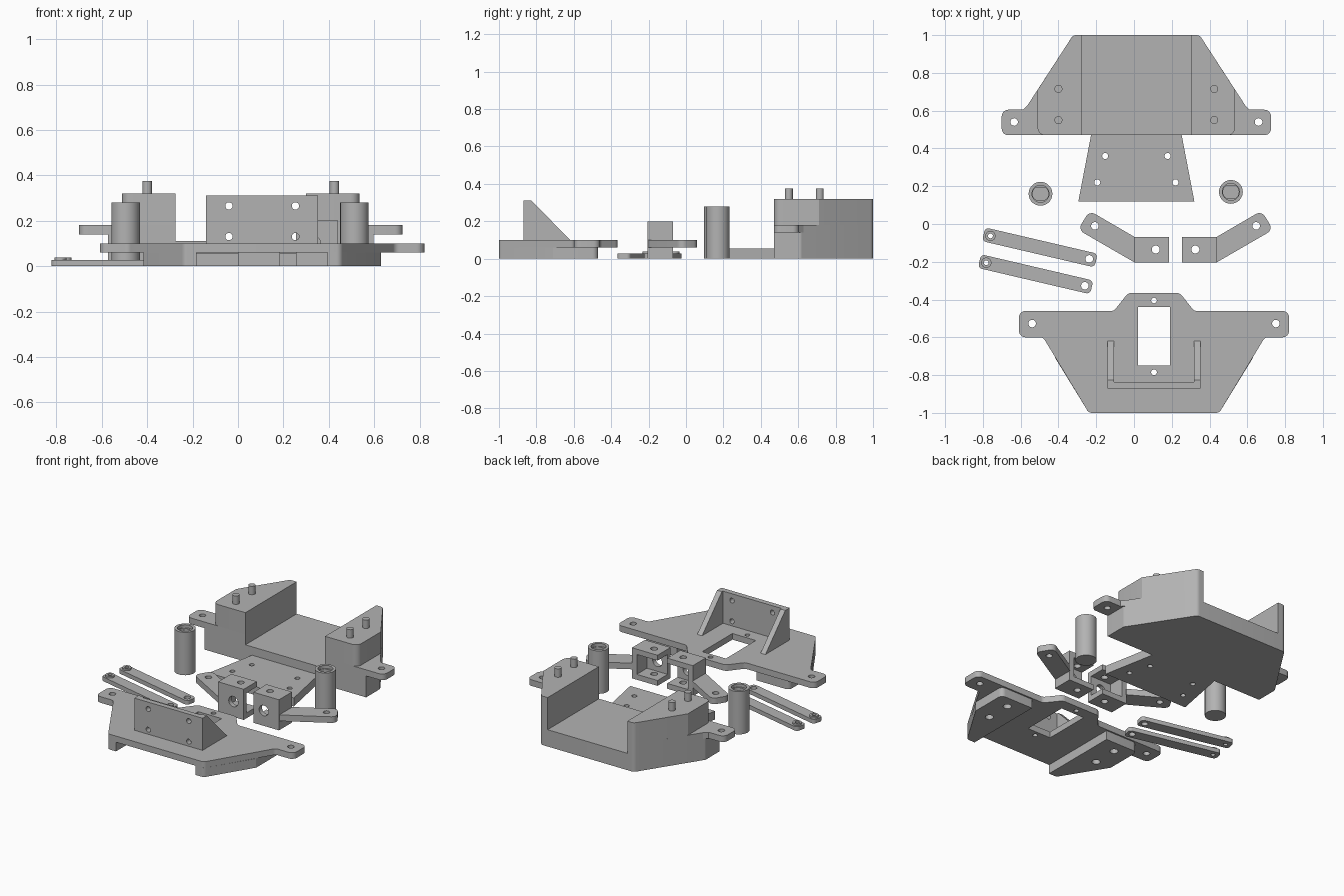
import bpy, bmesh, math
from mathutils import Vector, Matrix

if "Cube" in bpy.data.objects:
    bpy.data.objects.remove(bpy.data.objects["Cube"])

grey = bpy.data.materials.new("plain_grey")
grey.diffuse_color = (0.45, 0.45, 0.45, 1)
grey.use_nodes = True
grey.node_tree.nodes["Principled BSDF"].inputs["Base Color"].default_value = grey.diffuse_color


def rounded(pts):
    """Outline from (x, y[, corner radius]) points."""
    out, n = [], len(pts)
    for i, p in enumerate(pts):
        c = Vector(p[:2])
        r = p[2] if len(p) > 2 else 0
        if not r:
            out.append(c)
            continue
        a = (Vector(pts[i - 1][:2]) - c).normalized()
        b = (Vector(pts[(i + 1) % n][:2]) - c).normalized()
        half = a.angle(b) / 2
        centre = c + (a + b).normalized() * (r / math.sin(half))
        t = r / math.tan(half)
        start, end = c + a * t - centre, c + b * t - centre
        turn = start.angle_signed(end)
        for k in range(7):
            out.append(centre + Matrix.Rotation(-turn * k / 6, 2) @ start)
    return out


def prism(name, pts, z0, z1, axis="z"):
    """Extrude an outline; axis 'x' takes (y, z) points, axis 'y' takes (x, z)."""
    put = {"z": lambda u, v, w: (u, v, w), "x": lambda u, v, w: (w, u, v),
           "y": lambda u, v, w: (u, w, v)}[axis]
    bm = bmesh.new()
    ring = rounded(pts)
    low = [bm.verts.new(put(p[0], p[1], z0)) for p in ring]
    top = [bm.verts.new(put(p[0], p[1], z1)) for p in ring]
    bm.faces.new(low)
    bm.faces.new(top)
    for i in range(len(ring)):
        j = (i + 1) % len(ring)
        bm.faces.new((low[i], low[j], top[j], top[i]))
    bmesh.ops.recalc_face_normals(bm, faces=bm.faces)
    me = bpy.data.meshes.new(name)
    bm.to_mesh(me)
    bm.free()
    me.materials.append(grey)
    ob = bpy.data.objects.new(name, me)
    bpy.context.collection.objects.link(ob)
    return ob


def circle(u, v, r, n=28):
    return [(u + r * math.cos(2 * math.pi * k / n), v + r * math.sin(2 * math.pi * k / n)) for k in range(n)]


def disc(name, x, y, r, z0, z1, axis="z"):
    return prism(name, circle(x, y, r), z0, z1, axis)


def box(name, x0, x1, y0, y1, z0, z1):
    return prism(name, [(x0, y0), (x1, y0), (x1, y1), (x0, y1)], z0, z1)


def cut(ob, *cutters):
    for c in cutters:
        m = ob.modifiers.new("cut", "BOOLEAN")
        m.operation, m.solver, m.object = "DIFFERENCE", "EXACT", c
    bpy.context.view_layer.update()
    dg = bpy.context.evaluated_depsgraph_get()
    me = bpy.data.meshes.new_from_object(ob.evaluated_get(dg))
    ob.modifiers.clear()
    ob.data = me
    for c in cutters:
        bpy.data.objects.remove(c)
    return ob


def hole(x, y, r, z0=-1, z1=1, axis="z"):
    return disc("cutter", x, y, r, z0, z1, axis)


def both(cx, half):
    """Symmetric outline from its right half, listed bottom to top."""
    right = [(cx + p[0],) + tuple(p[1:]) for p in half]
    left = [(cx - p[0],) + tuple(p[1:]) for p in reversed(half)]
    return right + left


def side(cx, s, pts):
    return [(cx + s * p[0],) + tuple(p[1:]) for p in pts]


# Rear chassis: floor, shoulders, towers, ears and pins
RX = 0.0125
prism("rear_floor", both(RX, [(0.585, 0.47), (0.585, 0.615, 0.02), (0.335, 1.0, 0.03)]), 0, 0.11)
for s in (-1, 1):
    prism("rear_shoulder", side(RX, s, [(0.288, 0.47), (0.585, 0.47), (0.585, 0.615, 0.02),
                                        (0.335, 1.0, 0.03), (0.288, 1.0)]), 0.11, 0.18)
    prism("rear_tower", side(RX, s, [(0.288, 0.47), (0.523, 0.47, 0.04), (0.523, 0.71),
                                     (0.335, 1.0, 0.03), (0.288, 1.0)]), 0.18, 0.32)
    ear = prism("rear_ear", side(RX, s, [(0.57, 0.47), (0.713, 0.47, 0.035), (0.713, 0.605, 0.035),
                                         (0.60, 0.605), (0.57, 0.635)]), 0.14, 0.18)
    cut(ear, hole(RX + s * 0.647, 0.54, 0.02))
    for y in (0.55, 0.715):
        disc("tower_pin", RX + s * 0.4125, y, 0.021, 0.31, 0.375)

# Tapered mounting plate in front of the rear chassis
plate = prism("mounting_plate", both(RX, [(0.307, 0.12), (0.24, 0.47)]), 0, 0.055)
cut(plate, *[hole(RX + s * dx, y, 0.016) for s in (-1, 1) for dx, y in ((0.165, 0.36), (0.207, 0.22))])

# Hollow wheel posts with a flat-sided socket
for x, y in ((-0.495, 0.16), (0.513, 0.17)):
    post = disc("wheel_post", x, y, 0.063, 0, 0.28)
    socket = [(px, max(y - 0.032, min(y + 0.032, py))) for px, py in circle(x, y, 0.042, 32)]
    cut(post, hole(x, y, 0.045, 0.26, 1), prism("cutter", socket, 0.18, 0.27))

# Steering knuckles: open boxes with an angled arm, mirrored
for s, x0, hx in ((1, 0.0, 0.115), (-1, 0.44, 0.325)):
    def X(d):
        return x0 + s * d

    def span(a, b):
        return sorted((X(a), X(b)))
    hub = box("knuckle_box", *span(0, 0.185), -0.205, -0.07, 0, 0.2)
    cut(hub, box("cutter", *span(0.035, 0.3), -0.175, 0.1, 0.035, 0.165),
        hole(hx, -0.135, 0.021), hole(X(0.11), 0.1, 0.034, -0.4, -0.1, "y"))
    arm = prism("knuckle_arm", side(x0, s, [(0.002, -0.203), (0.002, -0.068), (-0.235, 0.07, 0.035),
                                            (-0.297, -0.03, 0.035)]), 0.06, 0.1)
    cut(arm, hole(X(-0.207), -0.01, 0.02))

# Two steering links with a raised boss on one end
for (ax, ay), (bx, by) in (((-0.76, -0.063), (-0.237, -0.185)), ((-0.782, -0.205), (-0.26, -0.327))):
    a, b = Vector((ax, ay)), Vector((bx, by))
    d = (b - a).normalized()
    n = Vector((-d.y, d.x)) * 0.037
    a2, b2 = a - d * 0.037, b + d * 0.037
    pts = [(*p, 0.022) for p in (a2 - n, b2 - n, b2 + n, a2 + n)]
    cut(prism("steering_link", pts, 0, 0.027), hole(ax, ay, 0.013), hole(bx, by, 0.02))
    cut(disc("link_boss", ax, ay, 0.027, 0.027, 0.038), hole(ax, ay, 0.013))

# Front plate with ears, slot and bolt holes
FX = 0.106
deck = prism("front_plate", both(FX, [(0.345, -1.0, 0.03), (0.587, -0.6, 0.03), (0.715, -0.6, 0.035),
                                      (0.715, -0.46, 0.035), (0.212, -0.46, 0.03),
                                      (0.137, -0.365, 0.04)]), 0.06, 0.1)
cut(deck, box("cutter", 0.02, 0.19, -0.75, -0.44, -1, 1), hole(FX, -0.405, 0.015), hole(FX, -0.785, 0.015),
    hole(FX - 0.645, -0.527, 0.02), hole(FX + 0.645, -0.527, 0.02))

# Support legs under the front plate, with pin sockets
for s in (-1, 1):
    leg = prism("front_leg", side(FX, s, [(0.288, -1.0), (0.345, -1.0, 0.03), (0.523, -0.71),
                                          (0.523, -0.47, 0.03), (0.288, -0.47)]), 0, 0.06)
    cut(leg, *[hole(FX + s * 0.4125, y, 0.025, -1, 0.05) for y in (-0.55, -0.715)])

# Upright bracket with triangular cheeks
wall = box("bracket_wall", -0.14, 0.353, -0.87, -0.836, 0.1, 0.31)
cut(wall, *[hole(x, z, 0.016, -1, 0, "y") for x in (-0.04, 0.253) for z in (0.13, 0.265)])
for x in (-0.14, 0.318):
    prism("bracket_cheek", [(-0.836, 0.1), (-0.62, 0.1), (-0.825, 0.31), (-0.836, 0.31)], x, x + 0.035, "x")

# Smooth the round surfaces, keep hard edges
for ob in bpy.data.objects:
    ob.select_set(True)
    bpy.context.view_layer.objects.active = ob
bpy.ops.object.shade_smooth_by_angle(angle=math.radians(30))
